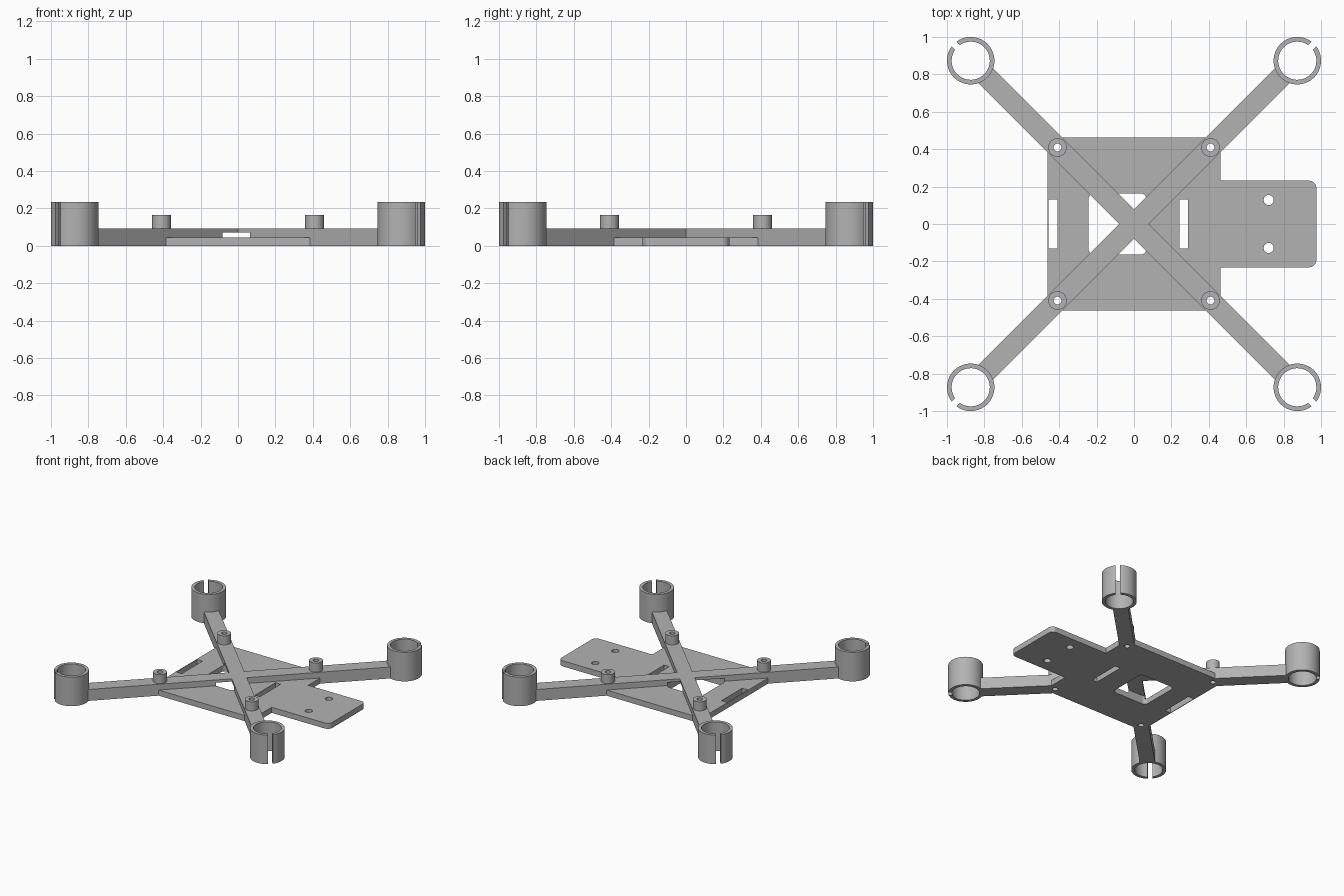
import bpy, bmesh
from math import pi, sin, cos, asin, sqrt, radians
from mathutils import Matrix

cube = bpy.data.objects.get("Cube")
if cube:
    bpy.data.objects.remove(cube, do_unlink=True)

grey = bpy.data.materials.new("matte grey")
grey.use_nodes = True
GREY = (0.45, 0.45, 0.45, 1)
grey.diffuse_color = GREY
grey.node_tree.nodes["Principled BSDF"].inputs["Base Color"].default_value = GREY

SIGNS = [(sx, sy) for sx in (-1, 1) for sy in (-1, 1)]
ARM_TOP, PLATE_TOP = 0.092, 0.045
MOTOR, POST = 0.873, 0.409


def prism(name, outline, z0, z1, smooth=False):
    """Extrude a flat outline from z0 up to z1."""
    bm = bmesh.new()
    face = bm.faces.new([bm.verts.new((x, y, z0)) for x, y in outline])
    top = bmesh.ops.extrude_face_region(bm, geom=[face])["geom"]
    verts = [v for v in top if isinstance(v, bmesh.types.BMVert)]
    bmesh.ops.translate(bm, verts=verts, vec=(0, 0, z1 - z0))
    bmesh.ops.recalc_face_normals(bm, faces=bm.faces)
    mesh = bpy.data.meshes.new(name)
    bm.to_mesh(mesh)
    bm.free()
    mesh.materials.append(grey)
    obj = bpy.data.objects.new(name, mesh)
    bpy.context.collection.objects.link(obj)
    if smooth:
        activate(obj)
        bpy.ops.object.shade_smooth_by_angle(angle=radians(30))
    return obj


def activate(obj):
    bpy.ops.object.select_all(action='DESELECT')
    obj.select_set(True)
    bpy.context.view_layer.objects.active = obj


def arc(cx, cy, r, a0, a1, n):
    return [(cx + r * cos(a0 + (a1 - a0) * i / n), cy + r * sin(a0 + (a1 - a0) * i / n))
            for i in range(n + 1)]


def circle(cx, cy, r, n=32):
    return arc(cx, cy, r, 0, 2 * pi, n)[:-1]


def rounded(x0, x1, y0, y1, r):
    pts = []
    for k, (cx, cy) in enumerate([(x1 - r, y1 - r), (x0 + r, y1 - r),
                                  (x0 + r, y0 + r), (x1 - r, y0 + r)]):
        pts += arc(cx, cy, r, k * pi / 2, (k + 1) * pi / 2, 6)
    return pts


def rect(x0, x1, y0, y1):
    return [(x0, y0), (x1, y0), (x1, y1), (x0, y1)]


def boolean(obj, other, operation='DIFFERENCE', remove=False):
    activate(obj)
    mod = obj.modifiers.new("boolean", 'BOOLEAN')
    mod.operation, mod.solver, mod.object = operation, 'EXACT', other
    bpy.ops.object.modifier_apply(modifier=mod.name)
    if remove:
        bpy.data.objects.remove(other, do_unlink=True)


# Base plate with the equipment tab on +x
h, t, r = 0.463, 0.232, 0.04
outline = [(h, t), (h, h), (-h, h), (-h, -h), (h, -h), (h, -t)]
outline += arc(0.975 - r, -t + r, r, -pi / 2, 0, 6) + arc(0.975 - r, t - r, r, 0, pi / 2, 6)
base_plate = prism("base_plate", outline, 0, PLATE_TOP)

# Crossed arms, ending inside the motor ring walls
half, reach = 0.056, MOTOR * sqrt(2) - 0.106
arms = prism("crossed_arms", rect(-reach, reach, -half, half), 0, ARM_TOP)
arms.data.transform(Matrix.Rotation(pi / 4, 4, 'Z'))
second = prism("second_arm", rect(-reach, reach, -half, half), 0, ARM_TOP)
second.data.transform(Matrix.Rotation(-pi / 4, 4, 'Z'))
boolean(arms, second, 'UNION', True)

# Central window, which also undercuts the arms
window = prism("window_cutter", rounded(-0.243, 0.067, -0.163, 0.163, 0.03), -0.1, 0.07)
boolean(base_plate, window)
boolean(arms, window, remove=True)

# Strap slots and tab holes
for x0, x1 in ((-0.458, -0.408), (0.243, 0.288)):
    boolean(base_plate, prism("slot_cutter", rect(x0, x1, -0.132, 0.132), -0.1, 0.2), remove=True)
for y in (-0.128, 0.128):
    boolean(base_plate, prism("hole_cutter", circle(0.72, y, 0.027), -0.1, 0.2), remove=True)

# Bored standoff posts, drilled through arms and plate
for sx, sy in SIGNS:
    x, y = sx * POST, sy * POST
    post = prism("standoff_post", circle(x, y, 0.05), PLATE_TOP, 0.165, True)
    drill = prism("drill_cutter", circle(x, y, 0.021), -0.1, 0.3)
    for part in (base_plate, arms, post):
        boolean(part, drill)
    bpy.data.objects.remove(drill, do_unlink=True)

# Motor rings, split on their outward side
OUTER, INNER, SLIT = 0.127, 0.102, 0.018
a, b = asin(SLIT / OUTER), asin(SLIT / INNER)
c_shape = arc(0, 0, OUTER, a, 2 * pi - a, 48) + arc(0, 0, INNER, 2 * pi - b, b, 48)
for sx, sy in SIGNS:
    ring = prism("motor_ring", c_shape, 0, 0.234, True)
    angle = pi / 4 * sx * sy + (pi if sx < 0 else 0)
    ring.matrix_world = Matrix.Translation((sx * MOTOR, sy * MOTOR, 0)) @ Matrix.Rotation(angle, 4, 'Z')
